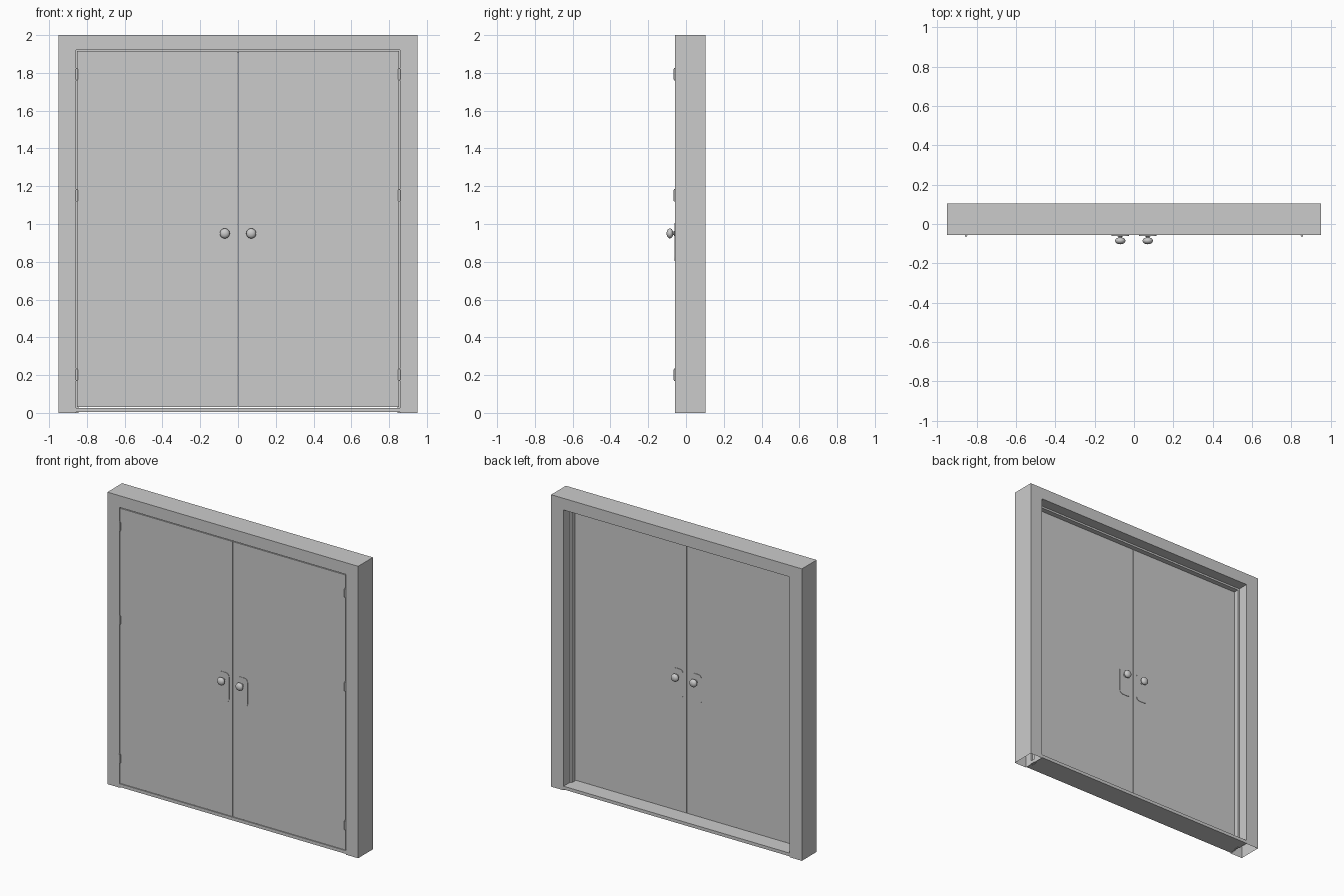
import bpy, bmesh, math
from mathutils import Matrix, Vector

if "Cube" in bpy.data.objects:
    bpy.data.objects.remove(bpy.data.objects["Cube"])

FRONT, BACK = -0.057, 0.103      # frame faces
DOOR_BACK = -0.007
HALF_W, TOP = 0.857, 1.92        # opening


def finish(bm, name, smooth=False):
    bmesh.ops.recalc_face_normals(bm, faces=bm.faces)
    me = bpy.data.meshes.new(name)
    bm.to_mesh(me)
    bm.free()
    ob = bpy.data.objects.new(name, me)
    bpy.context.collection.objects.link(ob)
    if smooth:
        bpy.ops.object.select_all(action='DESELECT')
        ob.select_set(True)
        bpy.context.view_layer.objects.active = ob
        bpy.ops.object.shade_smooth_by_angle(angle=math.radians(35))
    return ob


def box(name, lo, hi):
    bm = bmesh.new()
    lo, hi = Vector(lo), Vector(hi)
    size = hi - lo
    bmesh.ops.create_cube(bm, size=1, matrix=Matrix.Translation((lo + hi) / 2) @ Matrix.Diagonal((*size, 1)))
    return finish(bm, name)


def frame():
    # rebated section swept up, across and down; section points are (half width, top, y)
    p = 0.013
    section = [(0.95, 2.0, FRONT), (HALF_W, TOP, FRONT), (HALF_W, TOP, DOOR_BACK + 0.002),
               (HALF_W - p, TOP - p, DOOR_BACK + 0.002), (HALF_W - p, TOP - p, 0.03),
               (HALF_W, TOP, 0.03), (HALF_W, TOP, BACK), (0.95, 2.0, BACK)]
    bm = bmesh.new()
    rings = [[bm.verts.new((s * w, y, t if up else 0)) for w, t, y in section]
             for s, up in ((-1, 0), (-1, 1), (1, 1), (1, 0))]
    n = len(section)
    for a, b in zip(rings, rings[1:]):
        for i in range(n):
            j = (i + 1) % n
            bm.faces.new((a[i], a[j], b[j], b[i]))
    finish(bm, "door_frame")


def plate(name, x, y0, y1):
    # rounded rectangular knob backplate
    hw, z0, z1, r = 0.044, 0.805, 1.005, 0.026
    bm = bmesh.new()
    corners = [(x + hw - r, z1 - r, 0), (x - hw + r, z1 - r, 90),
               (x - hw + r, z0 + r, 180), (x + hw - r, z0 + r, 270)]
    vs = []
    for cx, cz, a0 in corners:
        for k in range(7):
            a = math.radians(a0 + 15 * k)
            vs.append(bm.verts.new((cx + r * math.cos(a), y0, cz + r * math.sin(a))))
    f = bm.faces.new(vs)
    ext = bmesh.ops.extrude_face_region(bm, geom=[f], use_keep_orig=True)
    bmesh.ops.translate(bm, verts=[v for v in ext["geom"] if isinstance(v, bmesh.types.BMVert)], vec=(0, y1 - y0, 0))
    finish(bm, name, True)


def knob(name, x, y, d):
    # turned knob: (radius, distance from door face)
    prof = [(0.014, 0.0), (0.014, 0.005), (0.009, 0.007), (0.009, 0.012), (0.016, 0.014),
            (0.023, 0.019), (0.0265, 0.026), (0.0255, 0.033), (0.021, 0.039), (0.013, 0.044), (0.0, 0.046)]
    bm = bmesh.new()
    vs = [bm.verts.new((x + r, y + d * h, 0.95)) for r, h in prof]
    es = [bm.edges.new(e) for e in zip(vs, vs[1:])]
    bmesh.ops.spin(bm, geom=vs + es, cent=(x, y, 0.95), axis=(0, 1, 0), angle=2 * math.pi, steps=32)
    bmesh.ops.remove_doubles(bm, verts=bm.verts, dist=1e-5)
    finish(bm, name, True)


def hinge(name, x, z):
    # barrel with small end caps
    bm = bmesh.new()
    for r, h in ((0.0065, 0.056), (0.0045, 0.066)):
        bmesh.ops.create_cone(bm, cap_ends=True, segments=16, radius1=r, radius2=r, depth=h,
                              matrix=Matrix.Translation((x, FRONT - 0.002, z)))
    finish(bm, name, True)


frame()
box("threshold", (-HALF_W, FRONT, 0.005), (HALF_W, BACK - 0.002, 0.027))

for s, side in ((-1, "left"), (1, "right")):
    xa, xb = sorted((s * 0.002, s * 0.853))
    box(side + "_door", (xa, FRONT, 0.031), (xb, DOOR_BACK, 1.915))
    for y, d, face in ((FRONT, -1, "front"), (DOOR_BACK, 1, "back")):
        plate(f"{side}_{face}_backplate", s * 0.07, y - d * 0.001, y + d * 0.003)
        knob(f"{side}_{face}_knob", s * 0.07, y, d)
    for i, z in enumerate((0.201, 1.151, 1.792)):
        hinge(f"{side}_hinge_{i + 1}", s * 0.854, z)
        # hinge leaf in the gap between door and jamb
        la, lb = sorted((s * 0.8525, s * 0.8575))
        box(f"{side}_hinge_leaf_{i + 1}", (la, FRONT, z - 0.032), (lb, DOOR_BACK - 0.01, z + 0.032))
